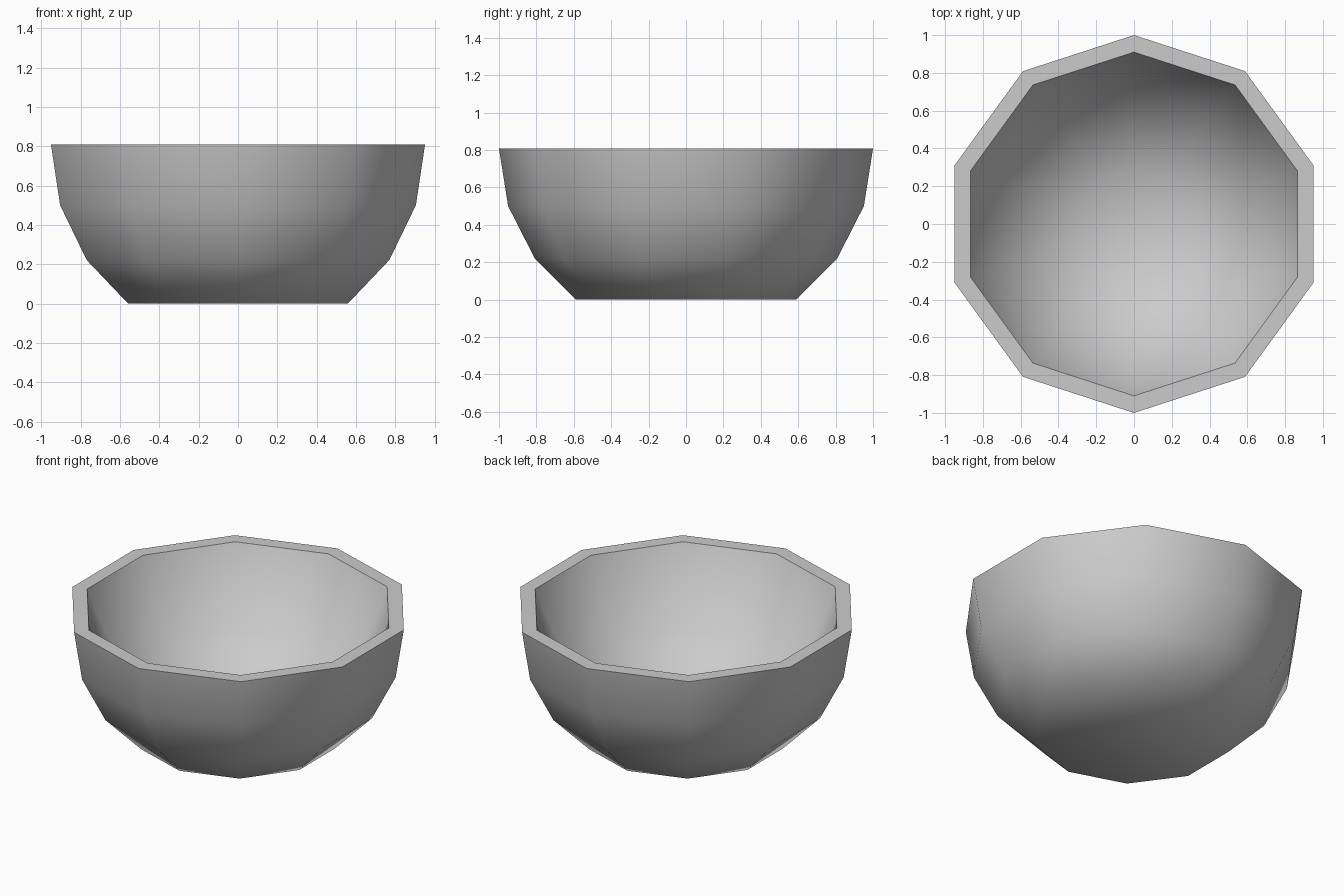
import bpy, bmesh
from math import pi, sin, cos, radians

if "Cube" in bpy.data.objects:
    bpy.data.objects.remove(bpy.data.objects["Cube"])

SIDES = 10
STEP = radians(18)
DEPTH = sin(3 * STEP)      # bowl height: lower sphere rings, cut flat


def ring(bm, r, z):
    return [bm.verts.new((r * cos(pi / 2 + 2 * pi * i / SIDES),
                          r * sin(pi / 2 + 2 * pi * i / SIDES), z))
            for i in range(SIDES)]


# Profile: outer base up to the rim, then down the inside to the floor
outer = [(cos(k * STEP), DEPTH - sin(k * STEP)) for k in (3, 2, 1, 0)]
inner = [(0.91, DEPTH), (0.71, 0.34), (0.29, 0.11)]
profile = outer + inner

bm = bmesh.new()
rings = [ring(bm, r, z) for r, z in profile]
for a, b in zip(rings, rings[1:]):
    for i in range(SIDES):
        j = (i + 1) % SIDES
        bm.faces.new((a[i], a[j], b[j], b[i]))

# Flat underside and inner floor
bm.faces.new(rings[0])
bm.faces.new(rings[-1])
bmesh.ops.recalc_face_normals(bm, faces=bm.faces)

mesh = bpy.data.meshes.new("bowl")
bm.to_mesh(mesh)
bm.free()
bowl = bpy.data.objects.new("bowl", mesh)
bpy.context.collection.objects.link(bowl)

# Smooth body, sharp rim
bpy.context.view_layer.objects.active = bowl
bowl.select_set(True)
bpy.ops.object.shade_smooth_by_angle(angle=radians(60))
